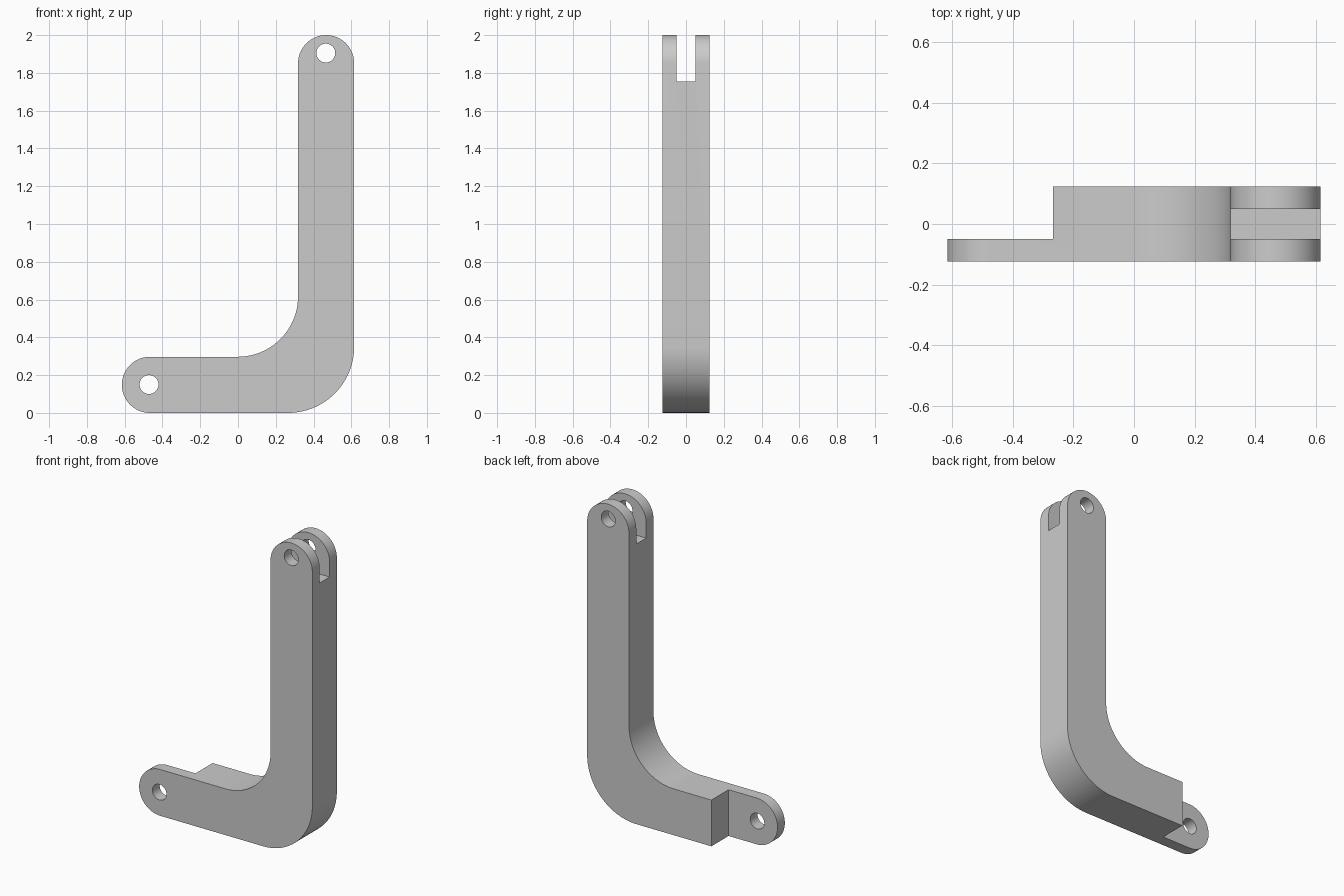
import bpy, bmesh, math

if "Cube" in bpy.data.objects:
    bpy.data.objects.remove(bpy.data.objects["Cube"])

X0, X1, TOP = -0.615, 0.615, 2.0     # overall extents
W, R = 0.297, 0.1485                 # arm width and end radius
HALF_Y, SLOT = 0.124, 0.05           # half thickness, half slot width
R_OUT, R_IN = 0.35, 0.32             # elbow radii

steel = bpy.data.materials.new("plain grey")
steel.diffuse_color = (0.6, 0.6, 0.6, 1)
steel.use_nodes = True
steel.node_tree.nodes["Principled BSDF"].inputs["Base Color"].default_value = steel.diffuse_color


def arc(cx, cz, r, a0, a1, n):
    return [(cx + r * math.cos(math.radians(a0 + (a1 - a0) * i / n)),
             cz + r * math.sin(math.radians(a0 + (a1 - a0) * i / n))) for i in range(n + 1)]


def extrude(name, pts, y0, y1):
    """Closed x-z profile extruded from y0 to y1."""
    bm = bmesh.new()
    face = bm.faces.new([bm.verts.new((x, y0, z)) for x, z in pts])
    new = bmesh.ops.extrude_face_region(bm, geom=[face])["geom"]
    bmesh.ops.translate(bm, vec=(0, y1 - y0, 0),
                        verts=[v for v in new if isinstance(v, bmesh.types.BMVert)])
    bmesh.ops.recalc_face_normals(bm, faces=bm.faces)
    mesh = bpy.data.meshes.new(name)
    bm.to_mesh(mesh)
    bm.free()
    obj = bpy.data.objects.new(name, mesh)
    bpy.context.collection.objects.link(obj)
    obj.data.materials.append(steel)
    return obj


def rect(x0, x1, z0, z1):
    return [(x0, z0), (x1, z0), (x1, z1), (x0, z1)]


# L-shaped arm with rounded ends and elbow
profile = (arc(X1 - R_OUT, R_OUT, R_OUT, -90, 0, 24)
           + arc(X1 - R, TOP - R, R, 0, 180, 32)
           + arc(X1 - W - R_IN, W + R_IN, R_IN, 0, -90, 24)
           + arc(X0 + R, R, R, 90, 270, 32))
arm = extrude("bent_arm", profile, -HALF_Y, HALF_Y)

# Pin holes, fork slot at the top, thinned tab at the lower end
cutters = [
    extrude("upper_hole_cutter", arc(0.465, 1.905, 0.05, 0, 348.75, 31), -0.3, 0.3),
    extrude("lower_hole_cutter", arc(-0.471, 0.15, 0.05, 0, 348.75, 31), -0.3, 0.3),
    extrude("fork_slot_cutter", rect(0.1, 0.9, 1.755, 2.3), -SLOT, SLOT),
    extrude("tab_cutter", rect(-0.9, -0.267, -0.3, 0.6), -SLOT, 0.4),
]
bpy.context.view_layer.objects.active = arm
for cutter in cutters:
    cutter.hide_render = True
    mod = arm.modifiers.new(cutter.name, "BOOLEAN")
    mod.operation, mod.solver, mod.object = "DIFFERENCE", "EXACT", cutter
    bpy.ops.object.modifier_apply(modifier=mod.name)
for cutter in cutters:
    bpy.data.objects.remove(cutter)

# Smooth rounds, crisp edges
arm.select_set(True)
bpy.ops.object.shade_smooth_by_angle(angle=math.radians(30))
